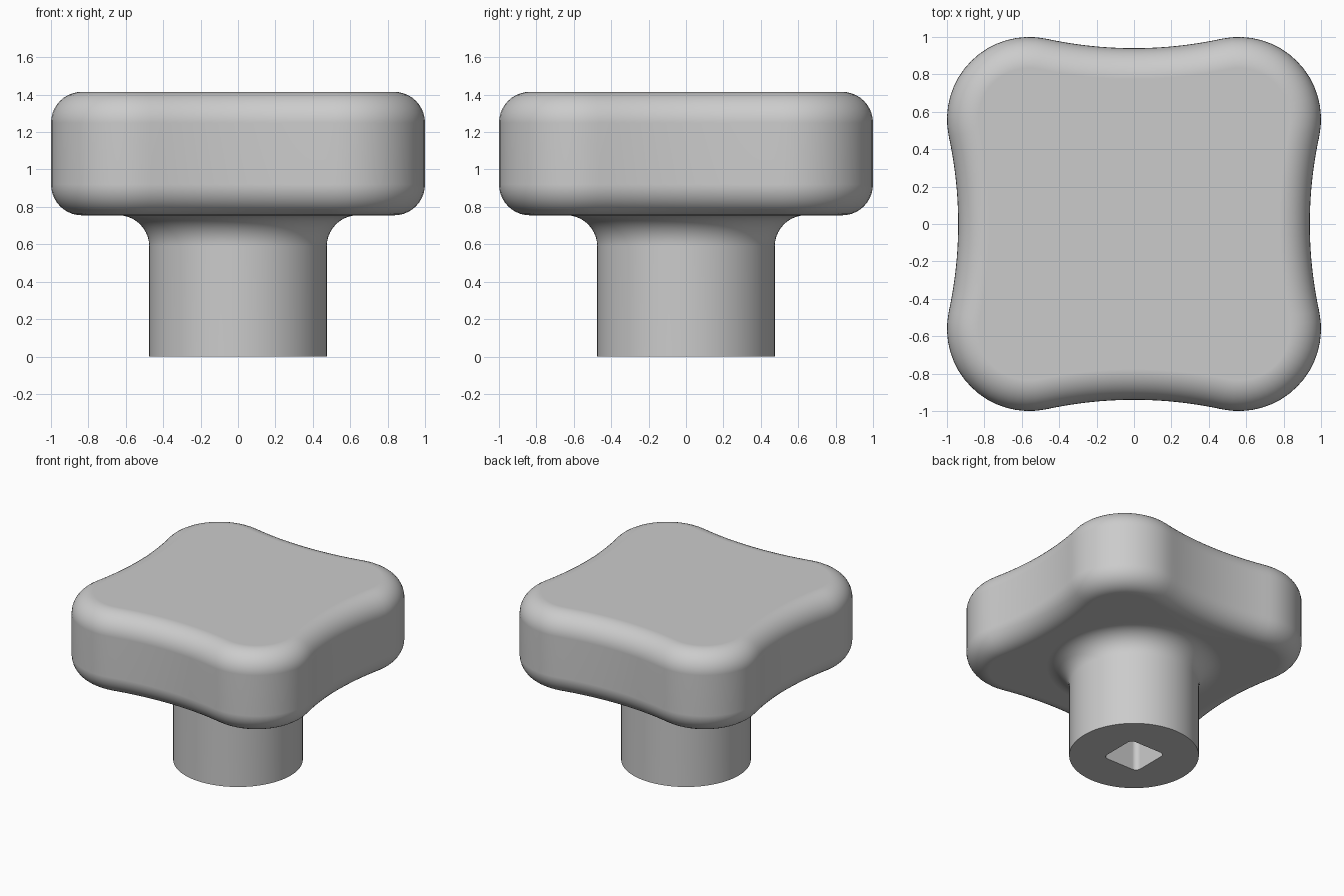
import bpy, bmesh
from math import sin, cos, pi, atan2, radians
from mathutils import Vector, Matrix

cube = bpy.data.objects.get("Cube")
if cube:
    bpy.data.objects.remove(cube)

SEG = 16            # segments per corner arc and per side
STEPS = 10          # segments per rounded edge
BOTTOM, TOP, ROUND = 0.755, 1.415, 0.165
STEM_R, HOLE_DEPTH = 0.475, 0.6


def four_fold(quarter):
    """Repeat a quarter outline around z."""
    return [Matrix.Rotation(k * pi / 2, 2) @ p for k in range(4) for p in quarter]


def head_outline(inset=0.0):
    """Four round lobes joined by tangent hollow arcs, offset inwards."""
    c, lobe, hollow = 0.56, 0.44, 2.2
    centre = Vector((0, c + ((lobe + hollow) ** 2 - c * c) ** 0.5))
    to_lobe = Vector((c, c)) - centre
    half = atan2(to_lobe.x, -to_lobe.y)
    pts = []
    for i in range(SEG):        # lobe
        a = -half + (pi / 2 + 2 * half) * i / SEG
        pts.append(Vector((c, c)) + (lobe - inset) * Vector((cos(a), sin(a))))
    for i in range(SEG):        # hollow
        a = half - 2 * half * i / SEG
        pts.append(centre + (hollow + inset) * Vector((sin(a), -cos(a))))
    return four_fold(pts)


def circle(radius):
    return [p.normalized() * radius for p in head_outline()]


def rounded_square(half=0.16, r=0.04):
    c = half - r
    pts = [Vector((c + r * cos(a), c + r * sin(a)))
           for a in (pi / 2 * i / SEG for i in range(SEG))]
    pts += [Vector((c - 2 * c * i / SEG, half)) for i in range(SEG)]
    return four_fold(pts)


# Cross-sections from the blind square socket, down, out and up to the top
turns = [pi / 2 * i / STEPS for i in range(STEPS + 1)]
sections = [(rounded_square(), HOLE_DEPTH), (rounded_square(), 0),
            (circle(STEM_R), 0)]
sections += [(circle(STEM_R + ROUND * (1 - cos(a))),
              BOTTOM - ROUND * (1 - sin(a))) for a in turns]
sections += [(head_outline(ROUND * (1 - sin(a))),
              BOTTOM + ROUND * (1 - cos(a))) for a in turns]
sections += [(head_outline(ROUND * (1 - cos(a))),
              TOP - ROUND * (1 - sin(a))) for a in turns]

# Loft the sections into one closed solid
bm = bmesh.new()
rings = [[bm.verts.new((p.x, p.y, z)) for p in pts] for pts, z in sections]
for low, high in zip(rings, rings[1:]):
    for i in range(len(low)):
        j = (i + 1) % len(low)
        bm.faces.new((low[i], low[j], high[j], high[i]))
bm.faces.new(rings[0])
bm.faces.new(rings[-1])
bmesh.ops.recalc_face_normals(bm, faces=bm.faces)
mesh = bpy.data.meshes.new("clamping_knob")
bm.to_mesh(mesh)
bm.free()

knob = bpy.data.objects.new("clamping_knob", mesh)
bpy.context.collection.objects.link(knob)

# Plain grey finish
grey = bpy.data.materials.new("plain grey")
grey.use_nodes = True
grey.diffuse_color = (0.6, 0.6, 0.6, 1)
grey.node_tree.nodes["Principled BSDF"].inputs["Base Color"].default_value = grey.diffuse_color
mesh.materials.append(grey)

# Smooth rounds, crisp socket and stem edges, flat faces kept flat
bpy.ops.object.select_all(action="DESELECT")
knob.select_set(True)
bpy.context.view_layer.objects.active = knob
bpy.ops.object.shade_smooth_by_angle(angle=radians(35))
weighted = knob.modifiers.new("flat_face_normals", "WEIGHTED_NORMAL")
weighted.keep_sharp = True
